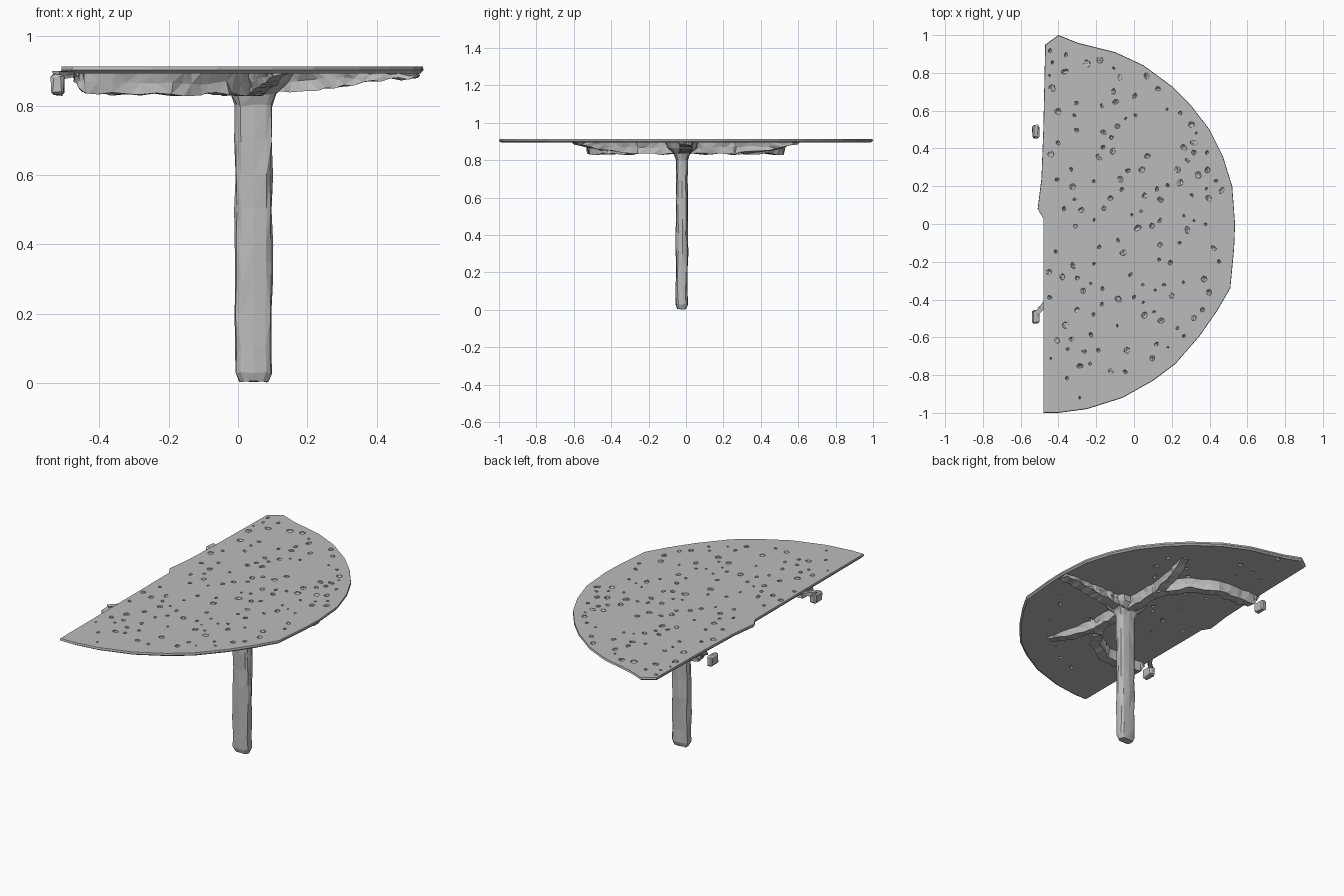
import bpy, bmesh, math, random
from mathutils import Vector, Matrix

random.seed(4)
if "Cube" in bpy.data.objects:
    bpy.data.objects.remove(bpy.data.objects["Cube"])

grey = bpy.data.materials.new("plain grey")
grey.use_nodes = True
colour = (0.5, 0.5, 0.5, 1)
grey.diffuse_color = colour
grey.node_tree.nodes["Principled BSDF"].inputs["Base Color"].default_value = colour


def finish(name, bm):
    bmesh.ops.recalc_face_normals(bm, faces=bm.faces)
    mesh = bpy.data.meshes.new(name)
    bm.to_mesh(mesh)
    bm.free()
    mesh.materials.append(grey)
    obj = bpy.data.objects.new(name, mesh)
    bpy.context.collection.objects.link(obj)
    return obj


def jitter(bm, amount):
    for v in bm.verts:
        v.co += Vector([random.uniform(-amount, amount) for _ in range(3)])
    bmesh.ops.triangulate(bm, faces=bm.faces)


def loft(name, rings, rough):
    """Skin a closed tube over rings of equal length."""
    bm = bmesh.new()
    loops = [[bm.verts.new(p) for p in ring] for ring in rings]
    n = len(loops[0])
    for a, b in zip(loops, loops[1:]):
        for i in range(n):
            bm.faces.new((a[i], a[(i + 1) % n], b[(i + 1) % n], b[i]))
    bm.faces.new(loops[0])
    bm.faces.new(loops[-1])
    jitter(bm, rough)
    return finish(name, bm)


def beam(name, path, width, steps=6, top=0.9, rough=0.006):
    """Rough box beam along (x, y, underside height) points."""
    pts = [Vector(p) for p in path]
    fine = [a.lerp(b, k / steps) for a, b in zip(pts, pts[1:]) for k in range(steps)] + [pts[-1]]
    rings = []
    for i, p in enumerate(fine):
        d = fine[min(i + 1, len(fine) - 1)] - fine[max(i - 1, 0)]
        side = Vector((-d.y, d.x, 0)).normalized() * width / 2
        low, high = Vector((p.x, p.y, p.z)), Vector((p.x, p.y, top))
        mid = (low + high) / 2
        rings.append([low - side, low + side, mid + side, high + side * 1.3,
                      high - side * 1.3, mid - side])
    return loft(name, rings, rough)


# Half-round top with a worn outline and thinner lower rim
outline = [(-0.48, -1), (-0.4, -1), (-0.25, -0.98), (-0.06, -0.92), (0.1, -0.83), (0.22, -0.74),
           (0.35, -0.59), (0.44, -0.46), (0.51, -0.34), (0.53, -0.13), (0.535, 0), (0.52, 0.2),
           (0.47, 0.36), (0.4, 0.5), (0.3, 0.63), (0.2, 0.73), (0.05, 0.84), (-0.1, 0.91),
           (-0.3, 0.96), (-0.4, 1), (-0.47, 0.95), (-0.48, 0.5), (-0.49, 0.24), (-0.51, 0.08),
           (-0.48, 0.03), (-0.48, -0.45)]
bm = bmesh.new()
rings = []
for z, s in ((0.893, 0.985), (0.902, 1), (0.913, 0.997)):
    rings.append([bm.verts.new((x * s, y * s, z)) for x, y in outline])
for a, b in zip(rings, rings[1:]):
    for i in range(len(a)):
        j = (i + 1) % len(a)
        bm.faces.new((a[i], a[j], b[j], b[i]))
bm.faces.new(rings[0])
bm.faces.new(rings[-1])
table_top = finish("table_top", bm)

# Small chipped pits on both faces of the top
bm = bmesh.new()
spots = []
while len(spots) < 170:
    x, y = random.uniform(-0.45, 0.48), random.uniform(-0.93, 0.93)
    if math.hypot(x + 0.47, y) > 0.95 or any(math.dist((x, y), s) < 0.05 for s in spots):
        continue
    spots.append((x, y))
    r = random.uniform(0.008, 0.023)
    z = 0.913 if len(spots) % 5 else 0.893
    place = (Matrix.Translation((x, y, z)) @ Matrix.Rotation(random.uniform(0, 6), 4, "Z")
             @ Matrix.Diagonal((r, r * random.uniform(0.6, 1), 0.015, 1)))
    bmesh.ops.create_icosphere(bm, subdivisions=1, radius=1, matrix=place)
jitter(bm, 0.003)
cutter = finish("pit_cutter", bm)
cutter.hide_render = True
mod = table_top.modifiers.new("pits", "BOOLEAN")
mod.operation, mod.solver, mod.object = "DIFFERENCE", "EXACT", cutter
bpy.context.view_layer.objects.active = table_top
bpy.ops.object.modifier_apply(modifier=mod.name)
bpy.data.objects.remove(cutter)

# Leg: flattened rounded column flaring into the frame
sections = [(0.004, 0.042, 0.024), (0.03, 0.055, 0.032)]
sections += [(0.1 * k, 0.054, 0.032) for k in range(1, 8)]
sections += [(0.8, 0.054, 0.033), (0.835, 0.068, 0.045), (0.865, 0.1, 0.08), (0.897, 0.12, 0.09)]
rings = []
for z, hx, hy in sections:
    ring = []
    for k in range(12):
        c, s = math.cos(k * math.tau / 12), math.sin(k * math.tau / 12)
        ring.append((0.045 + hx * math.copysign(abs(c) ** 0.6, c),
                     -0.022 + hy * math.copysign(abs(s) ** 0.6, s), z))
    rings.append(ring)
loft("leg", rings, 0.003)

# Tapering arm out to the round edge
beam("front_arm", [(0.05, -0.01, 0.832), (0.2, 0, 0.845), (0.36, 0, 0.864), (0.52, 0, 0.884)], 0.06)

# Curved arms, outer ribs and loose wall brackets on both sides
for name, m in (("left", 1), ("right", -1)):
    beam(name + "_curved_arm", [(0.045, 0.02 * m, 0.833), (0.045, 0.25 * m, 0.833),
                                (-0.05, 0.4 * m, 0.833), (-0.2, 0.49 * m, 0.833),
                                (-0.44, 0.5 * m, 0.835), (-0.475, 0.5 * m, 0.88)], 0.055)
    beam(name + "_outer_rib", [(0.045, 0.25 * m, 0.835), (0.08, 0.45 * m, 0.85),
                               (0.12, 0.6 * m, 0.887)], 0.045, steps=4)
    bm = bmesh.new()
    place = Matrix.Translation((-0.52, 0.49 * m, 0.861)) @ Matrix.Diagonal((0.037, 0.07, 0.06, 1))
    bmesh.ops.create_cube(bm, size=1, matrix=place)
    bmesh.ops.bevel(bm, geom=bm.edges[:], offset=0.008, segments=1, affect="EDGES")
    jitter(bm, 0.003)
    finish(name + "_bracket", bm)

# Sliver joining one bracket to the straight edge
beam("bracket_sliver", [(-0.525, -0.48, 0.87), (-0.47, -0.42, 0.885)], 0.02, steps=2, rough=0.003)
